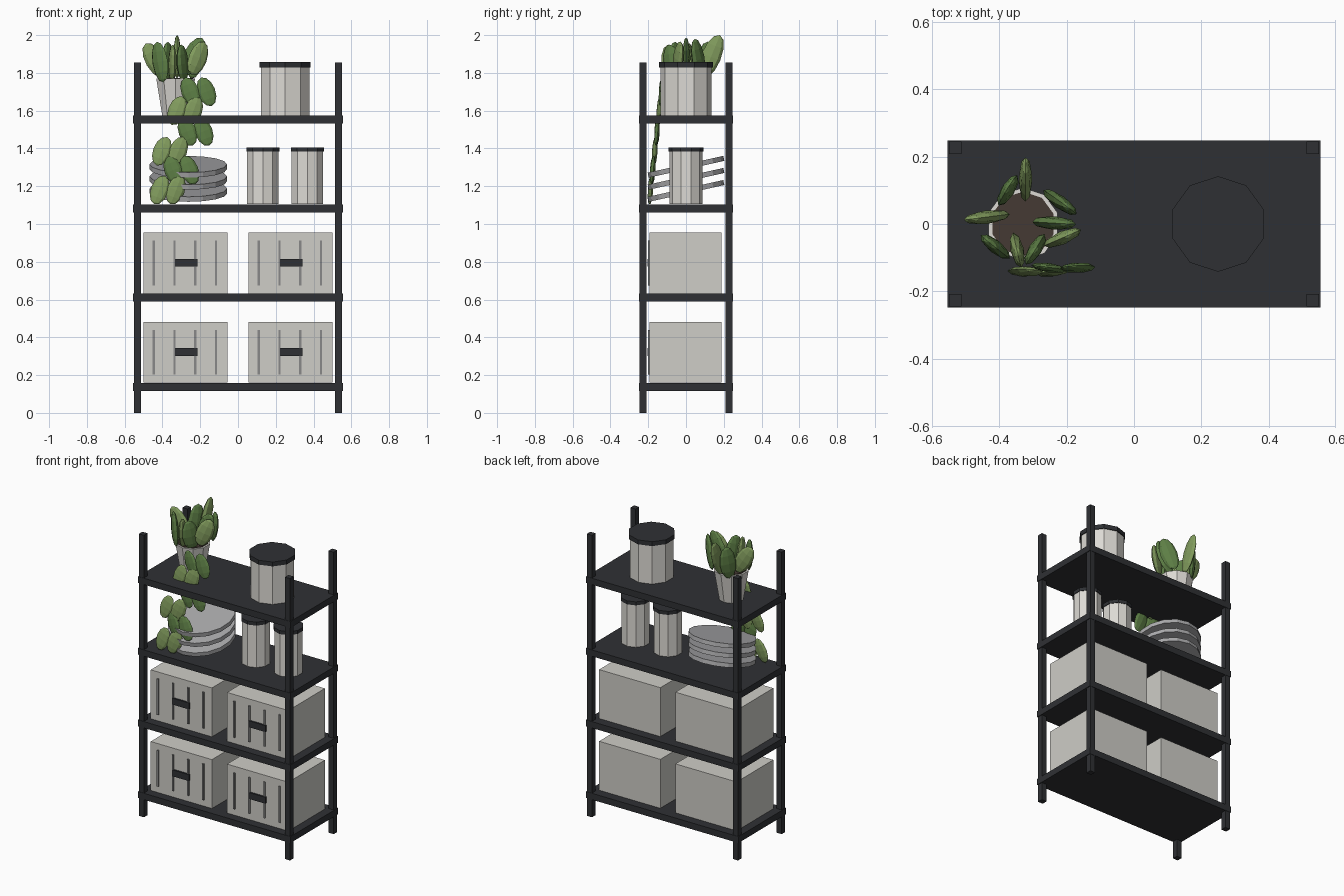
import bpy, math
from mathutils import Vector, Matrix

if "Cube" in bpy.data.objects:
    bpy.data.objects.remove(bpy.data.objects["Cube"])


def material(name, r, g, b):
    m = bpy.data.materials.new(name)
    m.diffuse_color = (r, g, b, 1)
    m.use_nodes = True
    m.node_tree.nodes["Principled BSDF"].inputs["Base Color"].default_value = m.diffuse_color
    return m


DARK = material("dark_metal", 0.028, 0.03, 0.034)
BEIGE = material("beige", 0.62, 0.61, 0.57)
CERAMIC = material("ceramic", 0.72, 0.70, 0.66)
GREY = material("grey", 0.40, 0.40, 0.41)
RIB = material("rib_grey", 0.25, 0.25, 0.25)
SOIL = material("soil", 0.06, 0.042, 0.033)
LIGHT = material("light_green", 0.22, 0.33, 0.11)
GREEN = material("green", 0.11, 0.21, 0.06)


def finish(name, mat):
    o = bpy.context.object
    o.name = name
    o.data.materials.append(mat)
    return o


def box(name, centre, size, mat):
    bpy.ops.mesh.primitive_cube_add(size=1, location=centre)
    bpy.context.object.scale = size
    return finish(name, mat)


def cone(name, x, y, z0, z1, r0, r1, mat, sides=10):
    bpy.ops.mesh.primitive_cone_add(vertices=sides, radius1=r0, radius2=r1,
                                    depth=z1 - z0, location=(x, y, (z0 + z1) / 2))
    return finish(name, mat)


def leaf(name, base, tip, plan, width, thick, mat):
    """Flattened low-poly ellipsoid; plan is the horizontal direction of its blade."""
    base, tip = Vector(base), Vector(tip)
    long = (tip - base).normalized()
    normal = Vector((-plan[1], plan[0], 0)).normalized()
    wide = normal.cross(long).normalized()
    normal = long.cross(wide)
    bpy.ops.mesh.primitive_uv_sphere_add(segments=8, ring_count=6, radius=1)
    rot = Matrix((wide, normal, long)).transposed().to_4x4()
    scale = Matrix.Diagonal((width / 2, thick / 2, (tip - base).length / 2, 1))
    bpy.context.object.matrix_world = Matrix.Translation((base + tip) / 2) @ rot @ scale
    return finish(name, mat)


# Frame: four posts and four shelves
for sx in (-1, 1):
    for sy in (-1, 1):
        box("post", (sx * 0.532, sy * 0.227, 0.928), (0.037, 0.037, 1.856), DARK)
for i in range(4):
    box("shelf", (0, 0, 0.138 + i * 0.472), (1.11, 0.495, 0.042), DARK)

# Storage bins with ribs and handle
for z in (0.321, 0.793):
    for x in (-0.278, 0.278):
        box("bin", (x, -0.002, z), (0.446, 0.381, 0.322), BEIGE)
        for k in range(4):
            box("bin_rib", (x - 0.168 + k * 0.11, -0.195, z), (0.012, 0.01, 0.238), RIB)
        box("bin_handle", (x + 0.004, -0.197, z + 0.002), (0.12, 0.014, 0.042), DARK)

# Lidded jars
for x in (0.132, 0.367):
    cone("small_jar", x, 0, 1.105, 1.385, 0.088, 0.088, CERAMIC)
    cone("small_jar_lid", x, 0, 1.383, 1.406, 0.092, 0.092, DARK)
cone("large_jar", 0.25, 0, 1.575, 1.83, 0.136, 0.136, CERAMIC)
cone("large_jar_lid", 0.25, 0, 1.828, 1.857, 0.142, 0.142, DARK)

# Tilted plates
for i in range(3):
    z = 1.175 + i * 0.064
    plate = cone("plate", -0.263, 0, z - 0.0135, z + 0.0135, 0.205, 0.205, GREY, 16)
    plate.rotation_euler.x = math.radians(12.5)

# Plant pot
cone("plant_pot", -0.33, 0, 1.575, 1.77, 0.075, 0.108, CERAMIC)
cone("soil", -0.33, 0, 1.76, 1.774, 0.096, 0.096, SOIL)

# Upright leaves: base, tip, plan direction, colour
upright = [
    ((-0.385, 0.027, 1.775), (-0.49, 0.014, 1.955), (1, 0.13), LIGHT),
    ((-0.285, 0.006, 1.79), (-0.19, 0.0, 1.985), (1, -0.05), GREEN),
    ((-0.25, 0.085, 1.77), (-0.19, 0.045, 1.98), (1, -0.75), GREEN),
    ((-0.323, 0.085, 1.77), (-0.322, 0.18, 2.0), (0, 1), LIGHT),
    ((-0.38, 0.085, 1.75), (-0.37, 0.115, 1.965), (0.55, 0.85), GREEN),
    ((-0.395, -0.08, 1.75), (-0.43, -0.055, 1.965), (1, -0.82), GREEN),
    ((-0.35, -0.06, 1.75), (-0.344, -0.095, 1.95), (0.24, -1), LIGHT),
    ((-0.285, -0.06, 1.75), (-0.302, -0.09, 1.95), (0.53, 0.85), GREEN),
    ((-0.245, -0.055, 1.79), (-0.18, -0.027, 1.965), (1, 0.43), LIGHT),
]
for base, tip, plan, mat in upright:
    leaf("upright_leaf", base, tip, plan, 0.105, 0.04, mat)

# Trailing leaf pairs hanging over the front: x, z, lean, colour
trail = [(-0.21, 1.70, 1, GREEN), (-0.28, 1.60, -1, LIGHT),
         (-0.225, 1.49, 1, GREEN), (-0.36, 1.385, -1, LIGHT),
         (-0.30, 1.285, 1, GREEN), (-0.372, 1.18, -1, LIGHT)]
for x, z, lean, mat in trail:
    y = -0.13 - (1.70 - z) * 0.112
    for side in (-1, 1):
        cx = x + side * 0.043
        leaf("trailing_leaf", (cx + lean * 0.028, y - 0.005, z - 0.075),
             (cx - lean * 0.028, y + 0.005, z + 0.075),
             (1, side * 0.12), 0.095, 0.028, mat)
